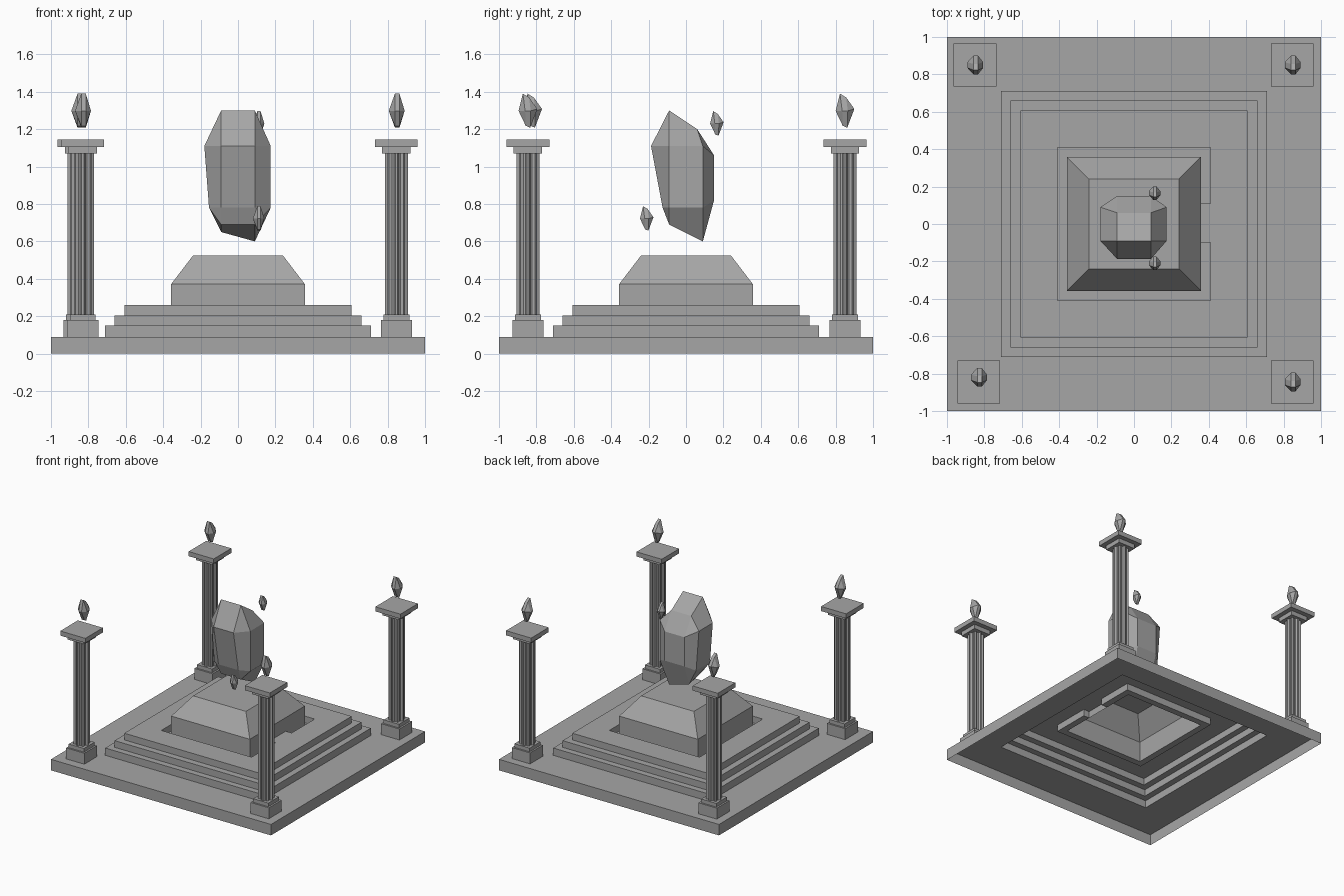
import bpy, bmesh, math
from mathutils import Vector

if "Cube" in bpy.data.objects:
    bpy.data.objects.remove(bpy.data.objects["Cube"], do_unlink=True)

stone = bpy.data.materials.new("grey_stone")
stone.use_nodes = True
stone.diffuse_color = (0.38, 0.38, 0.38, 1)
stone.node_tree.nodes["Principled BSDF"].inputs["Base Color"].default_value = stone.diffuse_color


def loft(rings, cap_bottom=False, cap_top=True):
    """Skin a list of equal-sized counter-clockwise rings; repeated points merge."""
    bm = bmesh.new()
    rows = [[bm.verts.new(p) for p in ring] for ring in rings]
    n = len(rows[0])
    for a, b in zip(rows, rows[1:]):
        for i in range(n):
            j = (i + 1) % n
            bm.faces.new((a[i], a[j], b[j], b[i]))
    if cap_bottom:
        bm.faces.new(rows[0][::-1])
    if cap_top:
        bm.faces.new(rows[-1])
    bmesh.ops.remove_doubles(bm, verts=bm.verts, dist=1e-5)
    return bm


def finish(name, bm, location=(0, 0, 0), scale=1):
    mesh = bpy.data.meshes.new(name)
    bm.to_mesh(mesh)
    bm.free()
    mesh.materials.append(stone)
    obj = bpy.data.objects.new(name, mesh)
    obj.location = location
    obj.scale = (scale,) * 3
    bpy.context.collection.objects.link(obj)
    return obj


def square(h, z):
    return [(-h, -h, z), (h, -h, z), (h, h, z), (-h, h, z)]


def stack(profile, **caps):
    return loft([square(h, z) for h, z in profile], **caps)


# Hollow floor slab
finish("floor_slab", stack([(1, 0), (1, .09), (.71, .09)], cap_top=False))

# Steps, ending in a sunken channel around the pedestal
TOP, LOW, OUT, IN = .26, .205, .41, .357
bm = stack([(.71, .09), (.71, .15), (.66, .15), (.66, LOW), (.608, LOW),
            (.608, TOP), (OUT, TOP), (OUT, LOW), (IN, LOW)], cap_top=False)


def in_channel(f):
    c = f.calc_center_median()
    return IN < c.x < OUT + .001 and abs(c.y) < .3 and c.z < TOP - .01


# Bridge across the channel on one side
Y0, Y1 = -.1, .11
for y in (Y0, Y1):
    faces = [f for f in bm.faces if in_channel(f)]
    parts = set(faces) | {e for f in faces for e in f.edges} | {v for f in faces for v in f.verts}
    bmesh.ops.bisect_plane(bm, geom=list(parts), plane_co=(0, y, 0), plane_no=(0, 1, 0))
gap = [f for f in bm.faces if in_channel(f) and Y0 < f.calc_center_median().y < Y1
       and max(abs(v.co.y) for v in f.verts) < .12]
bmesh.ops.delete(bm, geom=gap, context='FACES')
bridge = [[(IN, Y0, TOP), (OUT, Y0, TOP), (OUT, Y1, TOP), (IN, Y1, TOP)],
          [(IN, Y0, LOW), (OUT, Y0, LOW), (OUT, Y0, TOP), (IN, Y0, TOP)],
          [(OUT, Y1, LOW), (IN, Y1, LOW), (IN, Y1, TOP), (OUT, Y1, TOP)]]
for quad in bridge:
    bm.faces.new([bm.verts.new(p) for p in quad])
finish("steps", bm)

# Pedestal with sloping top
finish("pedestal", stack([(IN, LOW), (IN, .372), (.24, .525)]))


# Fluted column section: flat ribs with grooves between
def fluted(z, outer=.061, inner=.048, count=32):
    ring = []
    for k in range(count):
        a = (k - .5) * math.tau / count
        r = outer if k % 4 < 2 else inner
        ring.append((r * math.cos(a), r * math.sin(a), z))
    return ring


# Faceted crystal: slanted bottom and top quads joined by eight-sided rings
CORNER = (0, 1, 1, 2, 2, 3, 3, 0)


def crystal(bottom, middles, top):
    rings = [[bottom[i] for i in CORNER], *middles, [top[i] for i in CORNER]]
    return loft(rings, cap_bottom=True)


def octagon(w, left, right, side, front, back, z, z_back):
    return [(-w, front, z), (w, front, z), (right, -side, z), (right, side, z),
            (w, back, z_back), (-w, back, z_back), (left, side, z), (left, -side, z)]


def small_crystal(name, location, scale=1):
    w = .012
    bottom = [(-w, -w, -.08), (w, -w, -.08), (w, w, -.09), (-w, w, -.09)]
    top = [(-w, -.027, .092), (w, -.027, .092), (w, .006, .072), (-w, .006, .072)]
    middle = octagon(w, -.045, .04, .015, -.05, .05, 0, .01)
    finish(name, crystal(bottom, [middle], top), location, scale)


# Pillars with a crystal hovering over each
pillars = {"back_left": (.847, .85), "front_left": (.847, -.845),
           "back_right": (-.85, .85), "front_right": (-.83, -.845)}
for side, (x, y) in pillars.items():
    at = (x, y, 0)
    finish(side + "_pillar_base",
           stack([(.083, .09), (.083, .18), (.069, .18), (.069, .21)]), at)
    finish(side + "_pillar_shaft", loft([fluted(.21), fluted(1.07)]), at)
    finish(side + "_pillar_cap",
           stack([(.076, 1.07), (.076, 1.106), (.114, 1.106), (.114, 1.144)],
                 cap_bottom=True), at)
    gem_y = -.82 if side == "front_right" else y
    small_crystal(side + "_pillar_crystal", (x + .004, gem_y, 1.298))

# Large floating crystal
w = .09
finish("large_crystal", crystal(
    [(-w, -w, .69), (w, -w, .69), (w, w, .6), (-w, w, .65)],
    [octagon(w, -.155, .175, w, -.125, .15, .78, .82),
     octagon(w, -.18, .175, w, -.187, .15, 1.11, 1.06)],
    [(-w, -w, 1.3), (w, -w, 1.3), (w, .06, 1.2), (-w, .06, 1.2)]))

# Loose shards beside it
small_crystal("back_shard", (.112, .165, 1.23), .72)
small_crystal("front_shard", (.112, -.21, .722), .72)
